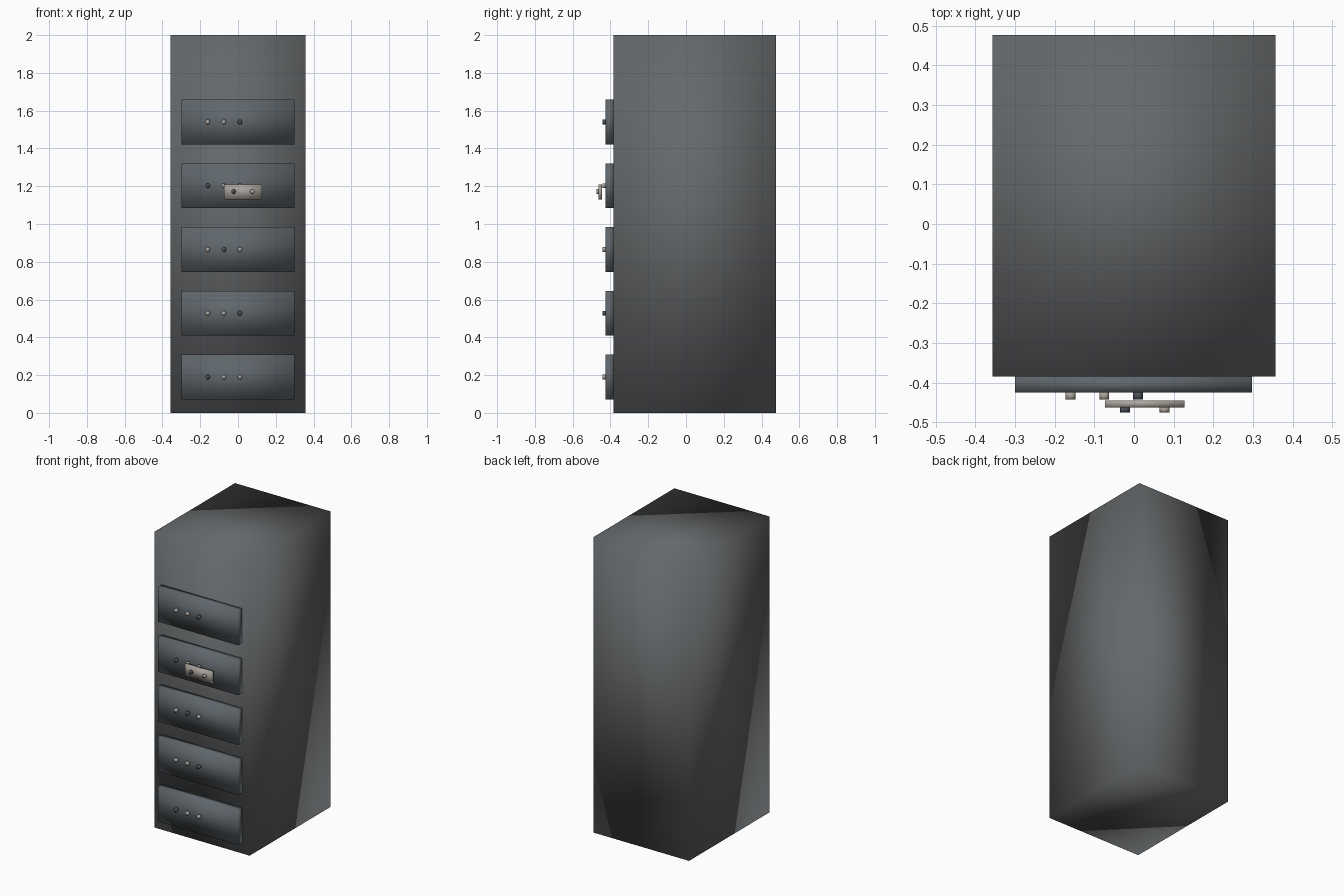
import bpy, bmesh
from mathutils import Matrix, Vector

default = bpy.data.objects.get("Cube")
if default:
    bpy.data.objects.remove(default, do_unlink=True)


def material(name, rgb):
    m = bpy.data.materials.new(name)
    m.use_nodes = True
    m.diffuse_color = (*rgb, 1)
    m.node_tree.nodes["Principled BSDF"].inputs["Base Color"].default_value = (*rgb, 1)
    return m


STEEL = material("dark grey steel", (0.13, 0.14, 0.147))
DRAWER = material("blue grey steel", (0.115, 0.135, 0.15))
PALE = material("pale warm metal", (0.40, 0.37, 0.33))
DARK = material("dark blue metal", (0.07, 0.08, 0.10))


def finish(name, bm, mat):
    """Turn a bmesh into a softly shaded object."""
    for f in bm.faces:
        f.smooth = True
    mesh = bpy.data.meshes.new(name)
    bm.to_mesh(mesh)
    bm.free()
    mesh.materials.append(mat)
    obj = bpy.data.objects.new(name, mesh)
    bpy.context.collection.objects.link(obj)


def box(name, low, high, mat):
    low, high = Vector(low), Vector(high)
    bm = bmesh.new()
    place = Matrix.Translation((low + high) / 2) @ Matrix.Diagonal((*(high - low), 1))
    bmesh.ops.create_cube(bm, size=1, matrix=place)
    finish(name, bm, mat)


def stud(name, x, z, back, front, mat):
    """Short round stud pointing forward."""
    bm = bmesh.new()
    place = Matrix.Translation((x, (back + front) / 2, z)) @ Matrix.Rotation(1.5708, 4, "X")
    bmesh.ops.create_cone(bm, cap_ends=True, segments=16, radius1=0.0125,
                          radius2=0.0125, depth=back - front, matrix=place)
    finish(name, bm, mat)


# Cabinet body
box("cabinet_body", (-0.357, -0.385, 0), (0.357, 0.477, 2), STEEL)

# Five drawers, bottom to top, each with one dark stud among three
for row, dark_index in enumerate((0, 2, 1, 0, 2)):
    z = 0.19 + row * 0.3375
    box(f"drawer_{row + 1}", (-0.30, -0.425, z - 0.118), (0.298, -0.385, z + 0.118), DRAWER)
    for i in range(3):
        stud(f"drawer_{row + 1}_stud_{i + 1}", -0.16 + i * 0.085, z, -0.424, -0.443,
             DARK if i == dark_index else PALE)

# Raised plate on the fourth drawer with two knobs
box("handle_plate", (-0.073, -0.463, 1.13), (0.127, -0.445, 1.21), PALE)
stud("plate_knob_right", -0.023, 1.172, -0.462, -0.475, DARK)
stud("plate_knob_left", 0.077, 1.172, -0.462, -0.475, PALE)
